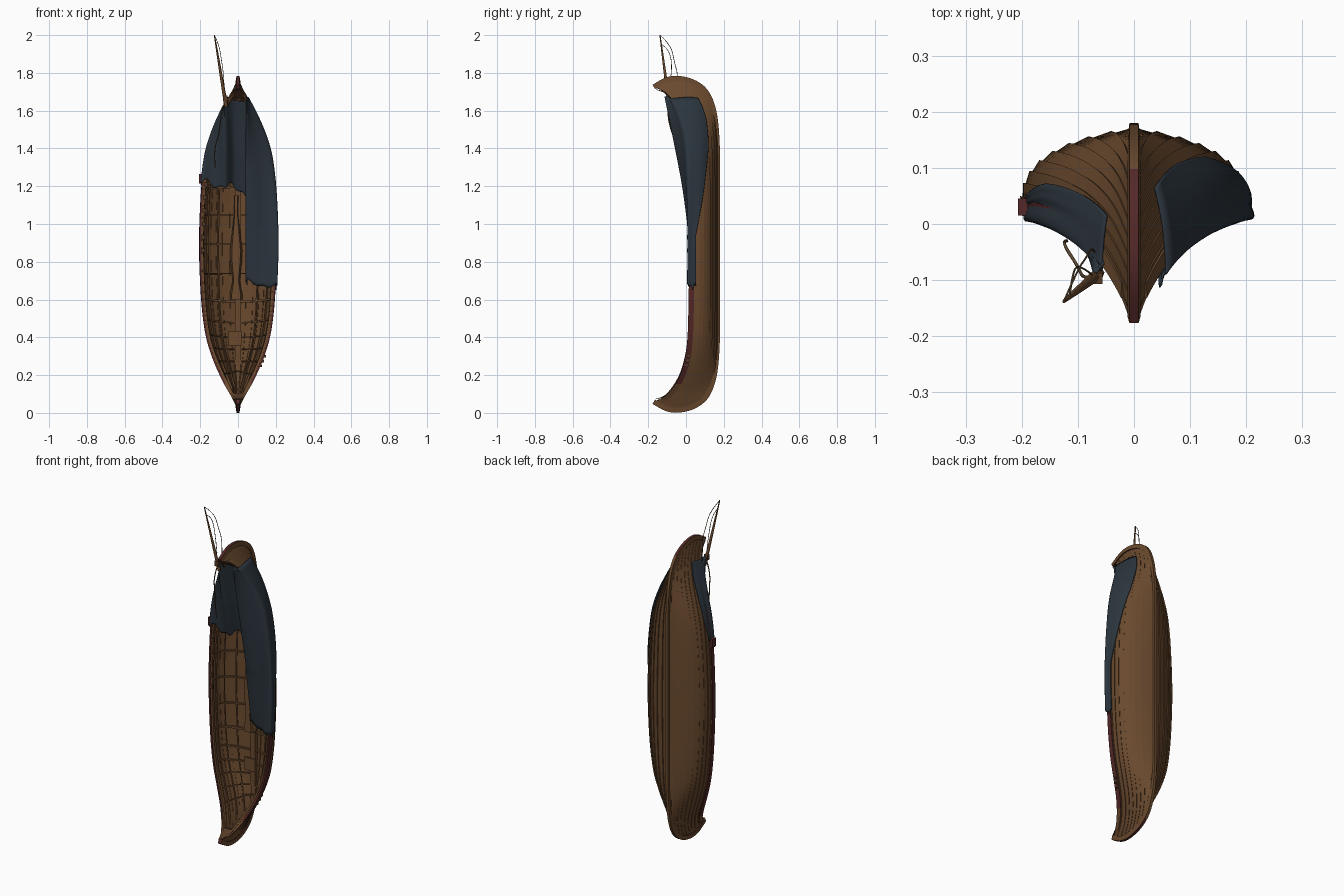
import bpy, bmesh, math
from mathutils import Vector as V

if "Cube" in bpy.data.objects:
    bpy.data.objects.remove(bpy.data.objects["Cube"])

def mat(name, c):
    m = bpy.data.materials.new(name)
    m.diffuse_color = (*c, 1)
    m.use_nodes = True
    m.node_tree.nodes["Principled BSDF"].inputs["Base Color"].default_value = m.diffuse_color
    return m

WOOD = mat("brown planks", (0.142, 0.067, 0.027))
DARK = mat("dark timber", (0.09, 0.042, 0.019))
RED = mat("red trim", (0.088, 0.021, 0.02))
CLOTH = mat("blue grey canvas", (0.025, 0.036, 0.048))
ROPE = mat("rope", (0.12, 0.075, 0.035))

# keel y, keel z, sheer x, y, z for half the boat; the other half is mirrored
ROWS = [(-.17, .060, .006, -.178, .07), (-.10, .022, .028, -.12, .09), (-.03, .016, .054, -.07, .135),
        (.05, .040, .090, -.028, .205), (.11, .093, .130, 0, .30), (.147, .19, .160, .013, .40),
        (.163, .33, .178, .018, .52), (.166, .52, .190, .021, .68), (.166, .8925, .196, .022, .8925)]
LEN = 1.785

def row(i):
    i = max(0, min(16, i))
    if i <= 8:
        return ROWS[i]
    r = ROWS[16 - i]
    return (r[0], LEN - r[1], r[2], r[3], LEN - r[4])

def cr(p, f):
    a, b, c, d = p
    return b + .5 * f * (c - a + f * (2*a - 5*b + 4*c - d + f * (3*(b - c) + d - a)))

def station(t):
    t = max(0, min(16, t))
    i = min(15, int(t))
    rs = [row(i + k) for k in (-1, 0, 1, 2)]
    ky, kz, sx, sy, sz = [cr([r[j] for r in rs], t - i) for j in range(5)]
    return V((0, ky, kz)), V((max(sx, .005), sy, sz))

K0 = 3.6   # where the lowest plank meets the stem

def section(t, u):
    """Hull section for the lower half, t in 0..8, from keel to sheer."""
    s = station(t)[1]
    k = station(K0 + t * (8 - K0) / 8)[0]
    e = (1 - t / 8) ** 2
    g = .8 - .25 * e
    c = V((s.x * (1.1 - .4 * e), s.y * (1 - g) + k.y * g, (s.z + k.z) / 2))
    return k * (1-u)**2 + c * 2*u*(1-u) + s * u*u

def surf(t, u):
    if t > 8:
        p = surf(16 - t, u)
        return V((p.x, p.y, LEN - p.z))
    p = section(t, u)
    w = max(0, 1 - t / 5) ** 2
    if w:   # plank ends run into the curved stem
        p = p + w * (station(K0 * (1 - u))[0] - section(0, u))
    return p

def P(t, u, off=0.0):
    """Point on the right half of the hull, moved outward by off."""
    p = surf(t, u)
    if off:
        e = .02
        n = (surf(min(16, t+e), u) - surf(max(0, t-e), u)).cross(surf(t, min(1, u+e)) - surf(t, max(0, u-e)))
        p = p + n.normalized() * off
    p.x = max(p.x, 0)
    return p

def add(name, verts, faces, mats, smooth=None, mirror=False):
    me = bpy.data.meshes.new(name)
    me.from_pydata([tuple(v) for v in verts], [], faces)
    for m in mats:
        me.materials.append(m)
    bm = bmesh.new()
    bm.from_mesh(me)
    bmesh.ops.recalc_face_normals(bm, faces=bm.faces[:])
    bm.to_mesh(me)
    bm.free()
    ob = bpy.data.objects.new(name, me)
    bpy.context.collection.objects.link(ob)
    if mirror:
        ob.modifiers.new("mirror", 'MIRROR').use_mirror_merge = False
    if smooth:
        bpy.ops.object.select_all(action='DESELECT')
        ob.select_set(True)
        bpy.context.view_layer.objects.active = ob
        bpy.ops.object.shade_smooth_by_angle(angle=math.radians(smooth))
    return ob

def sweep(name, rings, mats, smooth=35, mirror=False):
    """Closed solid through a list of equal rings."""
    n = len(rings[0])
    vs = [p for r in rings for p in r]
    fs = [(i*n + j, i*n + (j+1) % n, (i+1)*n + (j+1) % n, (i+1)*n + j)
          for i in range(len(rings) - 1) for j in range(n)]
    fs += [tuple(range(n)), tuple(range(len(vs) - n, len(vs)))]
    return add(name, vs, fs, mats, smooth, mirror)

def box(name, c, s, m):
    r = [[V((c[0] + a*s[0]/2, c[1] + b*s[1]/2, c[2] + h*s[2]/2))
          for a, b in ((-1, -1), (1, -1), (1, 1), (-1, 1))] for h in (-1, 1)]
    return sweep(name, r, [m], None)

def tube(name, pts, radii, m):
    cu = bpy.data.curves.new(name, 'CURVE')
    cu.dimensions, cu.bevel_depth, cu.bevel_resolution = '3D', 1, 1
    cu.use_fill_caps, cu.resolution_u = True, 5
    sp = cu.splines.new('NURBS')
    sp.points.add(len(pts) - 1)
    for q, p, r in zip(sp.points, pts, radii):
        q.co, q.radius = (*p, 1), r
    sp.order_u, sp.use_endpoint_u = 3, True
    cu.materials.append(m)
    ob = bpy.data.objects.new(name, cu)
    bpy.context.collection.objects.link(ob)
    bpy.ops.object.select_all(action='DESELECT')
    ob.select_set(True)
    bpy.context.view_layer.objects.active = ob
    bpy.ops.object.convert(target='MESH')

T = [i * 16 / 80 for i in range(81)]

# lapped planks: the keel-side edge of each plank stands proud
N = 9
for k in range(N):
    u0, u1 = max(0, k / N - .012), (k + 1) / N
    rings = []
    for t in T:
        h = .35 + .65 * min(1, t / 3, (16 - t) / 3)
        rings.append([P(t, u0, .006*h), P(t, u1, .001), P(t, u1, -.005*h), P(t, u0, -.001)])
    sweep(f"plank_{k+1}", rings, [WOOD], 35, True)

# keel and curved stems, red on the outer faces near both ends
rings = []
for t in T:
    d = (station(t + .05)[0] - station(t - .05)[0]).normalized()
    n = V((0, d.z, -d.y))
    k = station(t)[0]
    rings.append([k + n*a + V((x, 0, 0)) for x, a in ((-.008, .014), (.008, .014), (.012, -.012), (-.012, -.012))])
keel = sweep("keel_and_stems", rings, [WOOD, RED])
for p in keel.data.polygons:
    z = p.center.z
    if (z < .1 or z > LEN - .1) and p.center.y < .1 and abs(p.normal.x) < .5:
        p.material_index = 1

# red rail on the outside of the sheer, with a brown inner rail
for name, m, a, b, ulow in (("sheer_rail", [RED, WOOD], .009, .0, .90), ("inner_rail", [WOOD], -.004, -.014, .94)):
    rings = []
    for t in T[4:-4]:
        h = min(1, .3 + min(t, 16 - t) / 3)
        lift = V((0, -.005, 0))
        rings.append([P(t, 1, a*h) + lift, P(t, 1, b*h) + lift, P(t, ulow, b*h), P(t, ulow, a*h)])
    ob = sweep(name, rings, m, 35, True)
    for p in ob.data.polygons:
        if len(m) > 1 and not .15 < p.center.z < 1.5:
            p.material_index = 1

# ribs inside the hull
for i in range(15):
    t = 3 + i * 10 / 14
    w = .016 if 6.9 < t < 9.1 else .03
    rings = [[P(t-w, u, -.003), P(t+w, u, -.003), P(t+w, u, -.015), P(t-w, u, -.015)]
             for u in [j / 12 * .97 for j in range(13)]]
    sweep(f"rib_{i+1}", rings, [WOOD], 35, True)

# stringers along the inside
for k, u in enumerate((.3, .55, .8)):
    rings = [[P(t, u-.012, -.004), P(t, u+.012, -.004), P(t, u+.012, -.013), P(t, u-.012, -.013)] for t in T[10:-10]]
    sweep(f"stringer_{k+1}", rings, [WOOD], 35, True)

# small decks at both ends
for name, ts in (("lower_end_deck", [.2, .5, .8, 1.1, 1.4]), ("upper_end_deck", [15.8, 15.4, 15, 14.6, 14.3])):
    rings = []
    for t in ts:
        s = station(t)[1] + V((0, .003, 0))
        l = V((-s.x, s.y, s.z))
        d = V((0, .012, 0))
        rings.append([s, l, l + d, s + d])
    sweep(name, rings, [DARK])

# keelson, hatch and mast partner on the floor
box("keelson", (0, .15, LEN/2), (.03, .02, 1.25), WOOD)
box("floor_hatch", (-.015, .137, .395), (.068, .01, .075), WOOD)
prof = [(.60, .033), (.63, .033), (.70, .018), (.80, .03), (.86, .033), (.95, .022), (1.06, .010), (1.15, .012)]
sweep("mast_partner", [[V((-.01 + x*w, y, z)) for x, y in ((-1, .14), (1, .14), (.7, .105), (-.7, .105))]
                       for z, w in prof], [WOOD])

# canvas sheets
def t_at(z):
    a, b = 0, 16
    for _ in range(30):
        m = (a + b) / 2
        a, b = (m, b) if station(m)[1].z < z else (a, m)
    return a

def lerp(tab, z):
    for (a, p), (b, q) in zip(tab, tab[1:]):
        if z <= b:
            return p + (q - p) * max(0, (z - a) / (b - a))
    return tab[-1][1]

def canvas(name, side, z0, z1, hem, ridge, inner, wave, slope=0):
    NA, NB = 50, 36
    vs = []
    for i in range(NA + 1):
        a = i / NA
        z = z0 + (z1 - z0) * a
        t = t_at(z)
        uh = lerp(hem, z)
        pts = [P(t, uh + (1 - uh) * f, .010) for f in (0, .33, .66)] + [P(t, 1, .010) + V((0, -.011, 0))]
        for p in pts:
            p.x *= side
        pts += inner(z, lerp(ridge, z), pts[-1])
        for j in range(NB + 1):
            s = j / NB * (len(pts) - 1)
            k = min(len(pts) - 2, int(s))
            q = [pts[max(0, min(len(pts) - 1, k + o))] for o in (-1, 0, 1, 2)]
            p = V([cr([v[c] for v in q], s - k) for c in range(3)])
            b = j / NB
            p.y += .005 * math.sin(b*22 + a*4) * min(1, max(0, b - .5) * 4)
            p.z += (1 - a) ** 2 * (wave * (math.sin(b*17) + .5*math.sin(b*41)) - slope * b)
            vs.append(p)
    W = NB + 1
    fs = [(i*W + j, i*W + j + 1, (i+1)*W + j + 1, (i+1)*W + j) for i in range(NA) for j in range(NB)]
    so = add(name, vs, fs, [CLOTH], 60).modifiers.new("thickness", 'SOLIDIFY')
    so.thickness, so.offset = .005, 0

def right_inner(z, y, g):
    r = V((.047, y, z + .02))
    return [g.lerp(r, .5) + V((0, .008, 0)), r, r + V((0, .045 if z > 1 else .012, 0))]

def left_inner(z, y, g):
    r = V((-.068, y, z + .02))
    return [g.lerp(r, .5) + V((0, .012, 0)), r, V((-.02, y + .05, z)), V((.045, y + .06, z - .01))]

canvas("right_canvas", 1, .67, 1.655, [(.67, .86), (.95, .86), (1.15, .68), (1.4, .48), (1.55, .42), (1.655, .42)],
       [(.67, .06), (1.0, .01), (1.3, -.045), (1.655, -.11)], right_inner, .012)
canvas("left_canvas", -1, 1.24, 1.655, [(1.24, .86), (1.4, .74), (1.655, .65)],
       [(1.24, .02), (1.4, -.03), (1.655, -.09)], left_inner, .022, .07)

# spar sticking out past the upper end, with rigging
tip, foot = V((-.125, -.138, 2.0)), V((-.068, -.092, 1.655))
tube("spar", [tip, tip.lerp(foot, .5), foot, foot.lerp(tip, -.1)], [.003, .007, .010, .010], WOOD)
box("spar_block", tuple(foot + V((0, -.005, .01))), (.024, .02, .03), DARK)
tube("rope_long", [tip, (-.10, -.08, 1.95), (-.085, -.06, 1.85), (-.075, -.04, 1.78), (-.07, -.05, 1.66)], [.0017]*5, ROPE)
tube("rope_loop", [(-.115, -.13, 1.95), (-.11, -.09, 1.93), (-.10, -.07, 1.82), (-.075, -.09, 1.72)], [.0017]*4, ROPE)
tube("rope_over_canvas", [foot, (-.09, -.10, 1.58), (-.10, -.075, 1.48), (-.13, -.03, 1.38), (-.12, -.03, 1.3)], [.003]*5, ROPE)

# cleats along the rail
for i in range(6):
    z = .86 + i * .07
    box(f"left_cleat_{i+1}", (.012 - station(t_at(z))[1].x, .014, z), (.018, .016, .022), DARK)
for i in range(3):
    s = station(t_at(.25 + i * .025))[1]
    box(f"right_cleat_{i+1}", (s.x + .008, s.y + .015, s.z), (.018, .02, .014), DARK)
box("rail_end_block", (-.198, .03, 1.24), (.018, .03, .05), RED)
